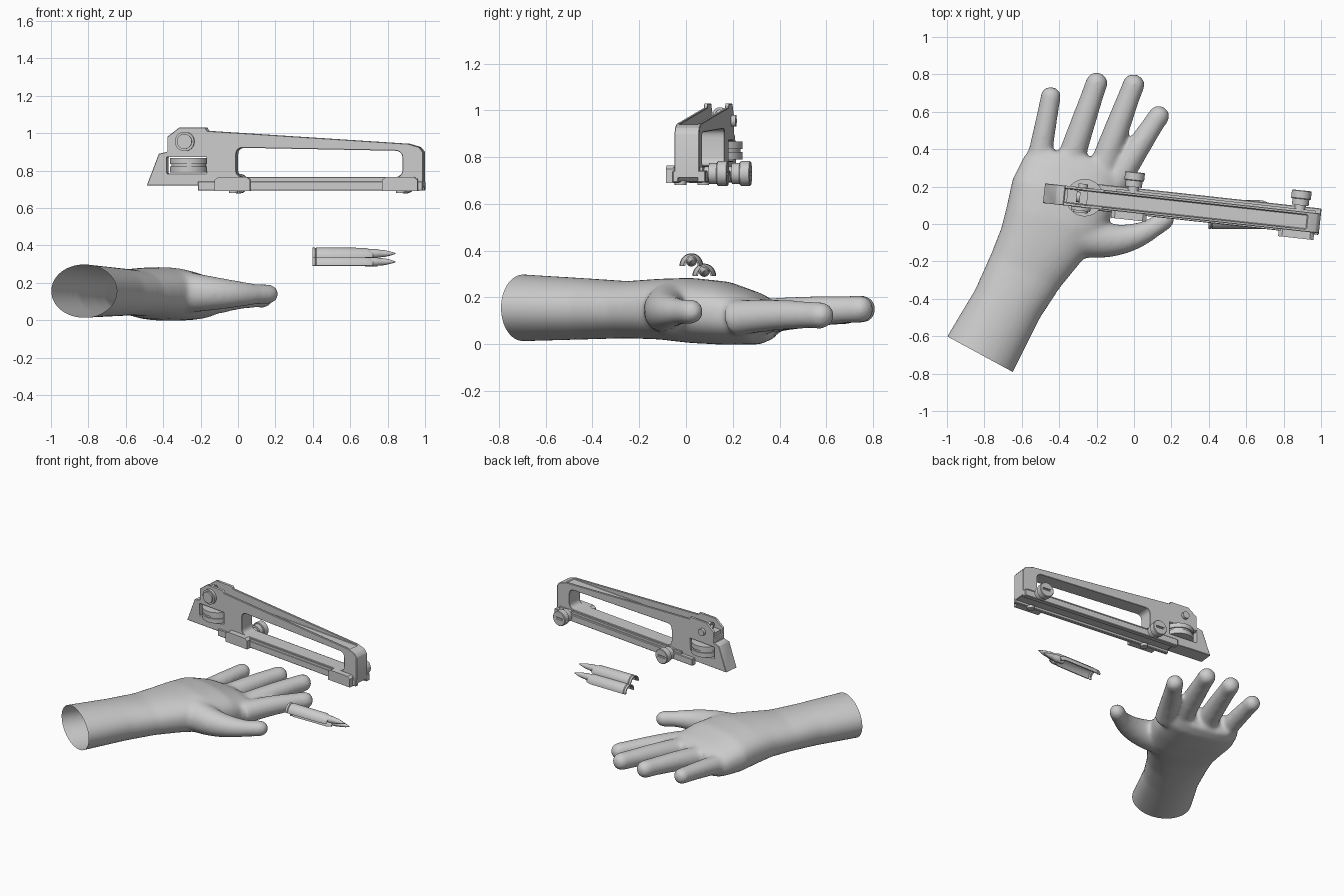
import bpy, bmesh
from math import pi, cos, sin, sqrt, copysign
from mathutils import Vector, Matrix

cube = bpy.data.objects.get("Cube")
if cube:
    bpy.data.objects.remove(cube)

grey = bpy.data.materials.new("plain grey")
grey.use_nodes = True
grey.diffuse_color = (0.6, 0.6, 0.6, 1)
for node in grey.node_tree.nodes:
    if node.type == 'BSDF_PRINCIPLED':
        node.inputs["Base Color"].default_value = grey.diffuse_color


def finish(bm, name, matrix=Matrix(), angle=0.6):
    """Turn a bmesh into a named, shaded object."""
    bmesh.ops.recalc_face_normals(bm, faces=bm.faces)
    mesh = bpy.data.meshes.new(name)
    bm.to_mesh(mesh)
    bm.free()
    mesh.materials.append(grey)
    ob = bpy.data.objects.new(name, mesh)
    bpy.context.scene.collection.objects.link(ob)
    ob.matrix_world = matrix
    shade(mesh, angle)
    return ob


def shade(mesh, angle):
    for p in mesh.polygons:
        p.use_smooth = True
    mesh.set_sharp_from_angle(angle=angle)


def bake(ob, angle=0.6):
    """Replace the mesh by its modified result."""
    bpy.context.view_layer.update()
    deps = bpy.context.evaluated_depsgraph_get()
    mesh = bpy.data.meshes.new_from_object(ob.evaluated_get(deps))
    ob.modifiers.clear()
    ob.data = mesh
    shade(mesh, angle)


def loft(bm, rings):
    """Skin closed rings of points and cap both ends."""
    loops = [[bm.verts.new(p) for p in ring] for ring in rings]
    n = len(loops[0])
    for a, b in zip(loops, loops[1:]):
        for i in range(n):
            j = (i + 1) % n
            bm.faces.new((a[i], a[j], b[j], b[i]))
    bm.faces.new(loops[0][::-1])
    bm.faces.new(loops[-1])


def oval(c, side, up, power=2.0, n=32):
    out = []
    for i in range(n):
        a = 2 * pi * i / n
        u, v = (copysign(abs(f) ** (2 / power), f) for f in (cos(a), sin(a)))
        out.append(c + side * u + up * v)
    return out


# ---- hand: forearm and palm sections, then digits, fused together
bm = bmesh.new()
sections = [  # left edge, right edge, bottom, top, squareness
    ((-1.05, -.69), (-.70, -.89), .012, .297, 2),
    ((-1.0, -.60), (-.65, -.80), .012, .299, 2),
    ((-.85, -.35), (-.50, -.50), .02, .282, 2.1),
    ((-.765, -.16), (-.395, -.34), .025, .27, 2.2),
    ((-.71, -.02), (-.28, -.20), .02, .28, 2.3),
    ((-.68, .10), (-.16, -.06), .005, .284, 2.4),
    ((-.65, .24), (-.10, .10), -.003, .268, 2.5),
    ((-.59, .36), (-.06, .25), -.002, .22, 2.5),
    ((-.55, .41), (-.08, .33), .025, .185, 2.3),
]
rings = []
for l, r, z0, z1, power in sections:
    l, r = Vector((*l, 0)), Vector((*r, 0))
    rings.append(oval((l + r) / 2 + Vector((0, 0, (z0 + z1) / 2)),
                      (r - l) / 2, Vector((0, 0, (z1 - z0) / 2)), power))
loft(bm, rings)


def digit(a, mid, b, r0, r1):
    a, mid, b = Vector(a), Vector(mid), Vector(b)
    ctrl = mid * 2 - (a + b) / 2
    length, rings = (b - a).length, []
    for i in range(41):
        t = min(i / 40, .998)
        c = a * (1 - t) ** 2 + ctrl * 2 * t * (1 - t) + b * t * t
        d = ((ctrl - a) * (1 - t) + (b - ctrl) * t).normalized()
        side = d.cross(Vector((0, 0, 1))).normalized()
        r = r0 + (r1 - r0) * min(1, t * 1.3)
        r *= sqrt(1 - max(0, 1 - (1 - t) * length / r) ** 2)
        rings.append(oval(c, side * r, side.cross(d) * r, n=20))
    loft(bm, rings)


digit((-.11, .20, .11), (.025, .415, .125), (.165, .625, .12), .078, .058)   # index
digit((-.18, .26, .11), (-.08, .54, .14), (.02, .80, .15), .078, .06)        # middle
digit((-.36, .28, .11), (-.27, .55, .14), (-.18, .81, .15), .078, .06)       # ring
digit((-.52, .28, .11), (-.475, .52, .13), (-.435, .735, .14), .068, .055)   # little
digit((-.30, -.06, .15), (-.03, -.075, .14), (.205, .06, .14), .115, .054)   # thumb
hand = finish(bm, "hand_and_forearm")
mod = hand.modifiers.new("fuse", 'REMESH')
mod.mode = 'VOXEL'
mod.voxel_size = .011
mod = hand.modifiers.new("soften", 'SMOOTH')
mod.factor, mod.iterations = .5, 22
bake(hand, 3)

# open the forearm end
bm = bmesh.new()
bm.from_mesh(hand.data)
bmesh.ops.bisect_plane(bm, geom=bm.verts[:] + bm.edges[:] + bm.faces[:],
                       plane_co=(-.825, -.695, .15), plane_no=(.477, .88, 0),
                       clear_inner=True)
bm.to_mesh(hand.data)
bm.free()

# ---- carry handle, built along x and then turned
place = Matrix.Translation((0, .112, 0)) @ Matrix.Rotation(-.109, 4, 'Z')


def prism(name, pts, y0, y1):
    bm = bmesh.new()
    loft(bm, [[(x, y, z) for x, z in pts] for y in (y0, y1)])
    return finish(bm, name, place)


def box(name, x0, x1, y0, y1, z0, z1):
    return prism(name, [(x0, z0), (x1, z0), (x1, z1), (x0, z1)], y0, y1)


def rounded(pts, r, n=5):
    out = []
    for i, p in enumerate(pts):
        p, q, s = Vector(p), Vector(pts[i - 1]), Vector(pts[(i + 1) % len(pts)])
        a, b = p + (q - p).normalized() * r, p + (s - p).normalized() * r
        for k in range(n + 1):
            t = k / n
            out.append(tuple(a * (1 - t) ** 2 + p * 2 * t * (1 - t) + b * t * t))
    return out


def cylinder(name, r, depth, loc, axis='Z', n=32):
    bm = bmesh.new()
    turn = Matrix.Rotation(pi / 2, 4, 'X') if axis == 'Y' else (
        Matrix.Rotation(pi / 2, 4, 'Y') if axis == 'X' else Matrix())
    bmesh.ops.create_cone(bm, cap_ends=True, segments=n, radius1=r, radius2=r,
                          depth=depth, matrix=Matrix.Translation(loc) @ turn)
    return finish(bm, name, place)


def cut(ob, cutters, bevel=0):
    for c in cutters:
        c.hide_render = True
        mod = ob.modifiers.new("cut", 'BOOLEAN')
        mod.operation, mod.solver, mod.object = 'DIFFERENCE', 'EXACT', c
    if bevel:
        mod = ob.modifiers.new("edge", 'BEVEL')
        mod.width, mod.segments, mod.limit_method = bevel, 1, 'ANGLE'
    bake(ob)
    for c in cutters:
        bpy.data.objects.remove(c)


body = prism("handle_body", [
    (-.485, .72), (-.2, .72), (-.2, .71), (1, .71), (1, .90), (.98, .925), (.92, .943),
    (-.16, 1.012), (-.17, 1.03), (-.31, 1.03), (-.375, .98), (-.375, .90), (-.42, .89)],
    -.053, .053)
window = rounded([(-.005, .765), (.89, .765), (.89, .905), (-.005, .922)], .04)
cut(body, [prism("window_cutter", window, -.2, .2),
           box("top_channel_cutter", -.5, .93, -.038, .038, .934, 1.2),
           box("wheel_slot_cutter", -.378, -.163, -.2, .2, .783, .872)], .003)

rail = box("base_rail", -.21, 1, -.062, .08, .692, .742)
cut(rail, [box("groove_cutter", -.5, 1.2, -.035, .045, .6, .715)], .004)
box("rail_rib", -.1, .97, -.06, .065, .735, .757)

# clamps on the front side, thumb nuts on the back side
for label, x0, x1, knob in (("left", -.115, .075, -.012), ("right", .785, .975, .885)):
    prism(label + "_clamp", [(x0, .69), (x1, .69), (x1, .75), (x1 - .02, .765),
                             (x0 + .02, .765), (x0, .75)], -.092, -.045)
    cylinder(label + "_clamp_bolt", .025, .02, ((x0 + x1) / 2, -.04, .69), n=16)
    cylinder(label + "_nut_shaft", .03, .08, (knob, .08, .73), 'Y')
    cylinder(label + "_nut_collar", .045, .04, (knob, .105, .73), 'Y')
    nut = cylinder(label + "_nut_head", .053, .046, (knob, .142, .73), 'Y')
    cut(nut, [box("nut_slot_cutter", knob - .03, knob + .03, .155, .2, .724, .736)], .005)

# elevation wheel, three stacked discs
for i, (r, z) in enumerate(((.1, .805), (.092, .828), (.1, .851))):
    cylinder("elevation_wheel_%d" % i, r, .032, (-.265, 0, z), n=48)

# rear sight: side knob, aperture leaf and ring
cylinder("windage_knob_rim", .052, .02, (-.28, -.062, .955), 'Y')
cylinder("windage_knob", .04, .034, (-.28, -.066, .955), 'Y')
cylinder("windage_screw", .025, .025, (-.28, .06, .955), 'Y', 16)
box("sight_leaf", -.36, -.25, -.036, .036, .925, .962)
ring = cylinder("sight_ring", .028, .02, (-.3, 0, .985), 'X')
cut(ring, [cylinder("ring_cutter", .016, .1, (-.3, 0, .985), 'X')])

# ---- two cartridges: open half-round cases with solid bullets
case = [(.397, .046), (.41, .046), (.414, .042), (.42, .047), (.685, .045), (.72, .03)]
bullet = [(.68, .024), (.745, .024), (.75, .021), (.785, .018), (.815, .011), (.843, .002)]
for label, y, z in (("upper", .023, .335), ("lower", .078, .291)):
    bm = bmesh.new()
    steps = 16
    rows = [[bm.verts.new((x, y + r * cos(pi * k / steps), z + r * 1.06 * sin(pi * k / steps)))
             for k in range(steps + 1)] for x, r in case]
    for a, b in zip(rows, rows[1:]):
        for k in range(steps):
            bm.faces.new((a[k], a[k + 1], b[k + 1], b[k]))
    shell = finish(bm, label + "_cartridge_case")
    mod = shell.modifiers.new("wall", 'SOLIDIFY')
    mod.thickness, mod.offset = .008, 0
    bake(shell)
    bm = bmesh.new()
    loft(bm, [oval(Vector((x, y, z + .021)), Vector((0, r, 0)), Vector((0, 0, r)), n=20)
              for x, r in bullet])
    finish(bm, label + "_bullet")
